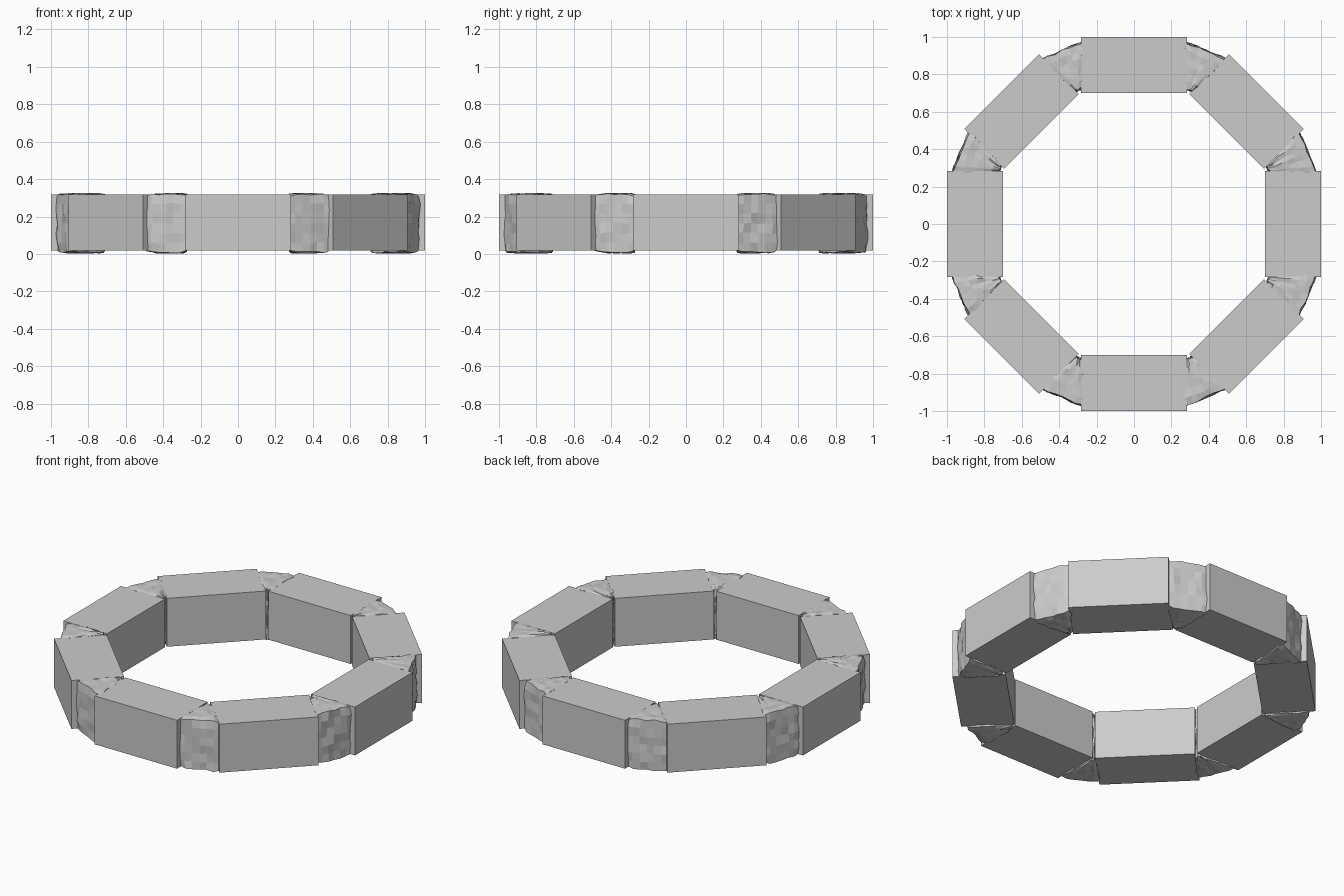
import bpy, bmesh, math, random
from mathutils import Vector, Matrix

if "Cube" in bpy.data.objects:
    bpy.data.objects.remove(bpy.data.objects["Cube"])

random.seed(4)
stone = bpy.data.materials.new("grey stone")
stone.diffuse_color = (0.6, 0.6, 0.6, 1)
stone.use_nodes = True
stone.node_tree.nodes["Principled BSDF"].inputs["Base Color"].default_value = stone.diffuse_color


def add_object(name, bm, angle):
    bmesh.ops.recalc_face_normals(bm, faces=bm.faces)
    me = bpy.data.meshes.new(name)
    bm.to_mesh(me)
    bm.free()
    me.materials.append(stone)
    ob = bpy.data.objects.new(name, me)
    ob.rotation_euler.z = angle
    bpy.context.collection.objects.link(ob)


# straight-cut block, centred on the +x side of the ring
def ring_block(angle, i):
    bm = bmesh.new()
    bmesh.ops.create_cube(bm, size=1)
    for v in bm.verts:
        v.co = Vector((0.85 + 0.30 * v.co.x, 0.565 * v.co.y, 0.168 + 0.30 * v.co.z))
    add_object(f"ring_block_{i}", bm, angle)


# rough wedge stone that fills the gap between two blocks
def wedge_stone(angle, i):
    bm = bmesh.new()
    bmesh.ops.create_cube(bm, size=2)
    bmesh.ops.subdivide_edges(bm, edges=bm.edges[:], cuts=5, use_grid_fill=True)
    for v in bm.verts:
        p = v.co.copy()
        # knock the edges and corners back a little
        edges = sum(abs(c) > 0.99 for c in p)
        soft = {1: 1.0, 2: 0.975, 3: 0.93}[edges]
        r = (p.x * soft + 1) / 2
        half = 0.016 + 0.109 * r
        q = Vector((0.775 + 0.232 * r, p.y * soft * half, 0.164 + 0.159 * p.z * soft))
        q.x += random.uniform(-0.008, 0.005)
        q.y += random.uniform(-0.005, 0.005)
        q.z += random.uniform(-0.005, 0.004) * (1 if p.z > 0 else -1)
        q.z = max(q.z, 0.0)
        v.co = q
    add_object(f"wedge_stone_{i}", bm, angle)


for i in range(8):
    ring_block(i * math.pi / 4, i + 1)
    wedge_stone((i + 0.5) * math.pi / 4, i + 1)
